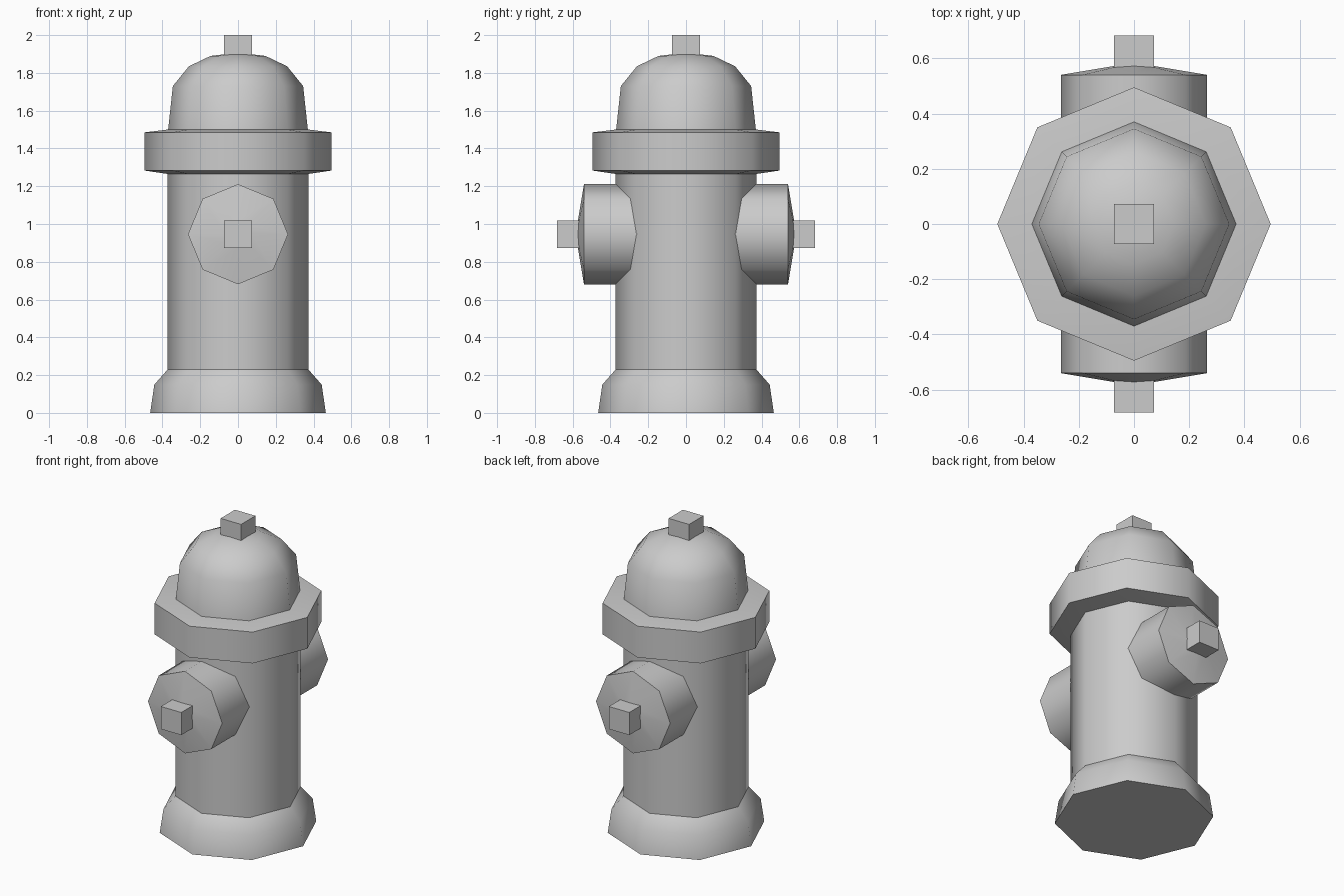
import bpy
import bmesh
import math
from mathutils import Matrix

SIDES = 8

cube = bpy.data.objects.get("Cube")
if cube:
    bpy.data.objects.remove(cube, do_unlink=True)

grey = bpy.data.materials.new("cast_grey")
grey.use_nodes = True
COLOUR = (0.6, 0.6, 0.6, 1)
grey.diffuse_color = COLOUR
grey.node_tree.nodes["Principled BSDF"].inputs["Base Color"].default_value = COLOUR


def finish(name, bm, matrix):
    """Turn a bmesh into a named, placed and shaded object."""
    bmesh.ops.recalc_face_normals(bm, faces=bm.faces)
    bm.transform(matrix)
    mesh = bpy.data.meshes.new(name)
    bm.to_mesh(mesh)
    bm.free()
    mesh.materials.append(grey)
    obj = bpy.data.objects.new(name, mesh)
    bpy.context.collection.objects.link(obj)
    bpy.ops.object.select_all(action="DESELECT")
    obj.select_set(True)
    bpy.context.view_layer.objects.active = obj
    bpy.ops.object.shade_smooth_by_angle(angle=math.radians(50))


def turned(name, profile, matrix=Matrix()):
    """Eight-sided turned part from (radius, height) points; radius 0 is an apex."""
    bm = bmesh.new()
    rings = []
    for r, z in profile:
        count = SIDES if r else 1
        rings.append([bm.verts.new((r * math.cos(i * math.tau / SIDES),
                                    r * math.sin(i * math.tau / SIDES), z))
                      for i in range(count)])
    for low, high in zip(rings, rings[1:]):
        for i in range(SIDES):
            j = (i + 1) % SIDES
            if len(high) == 1:
                bm.faces.new((low[i], low[j], high[0]))
            else:
                bm.faces.new((low[i], low[j], high[j], high[i]))
    for ring in (rings[0], rings[-1]):
        if len(ring) > 1:
            bm.faces.new(ring)
    finish(name, bm, matrix)


def nut(name, bottom, top, matrix=Matrix()):
    """Square operating nut along the local z axis."""
    bm = bmesh.new()
    bmesh.ops.create_cube(bm, size=1)
    bm.transform(Matrix.Translation((0, 0, (bottom + top) / 2))
                 @ Matrix.Diagonal((0.146, 0.146, top - bottom, 1)))
    finish(name, bm, matrix)


# Standing parts
turned("base", [(0.465, 0), (0.443, 0.15), (0.372, 0.23)])
turned("barrel", [(0.372, 0.2), (0.372, 1.3)])
turned("flange", [(0.372, 1.265), (0.495, 1.283), (0.495, 1.485), (0.372, 1.5)])
turned("dome", [(0.372, 1.48), (0.345, 1.73), (0.26, 1.835), (0.145, 1.89), (0, 1.907)])
nut("top_nut", 1.85, 2.0)

# Outlet caps on the front and back
for side, angle in (("front", 90), ("back", -90)):
    place = Matrix.Translation((0, 0, 0.946)) @ Matrix.Rotation(math.radians(angle), 4, "X")
    turned(side + "_cap", [(0.265, 0.2), (0.265, 0.54), (0.073, 0.572), (0, 0.58)], place)
    nut(side + "_cap_nut", 0.5, 0.683, place)
